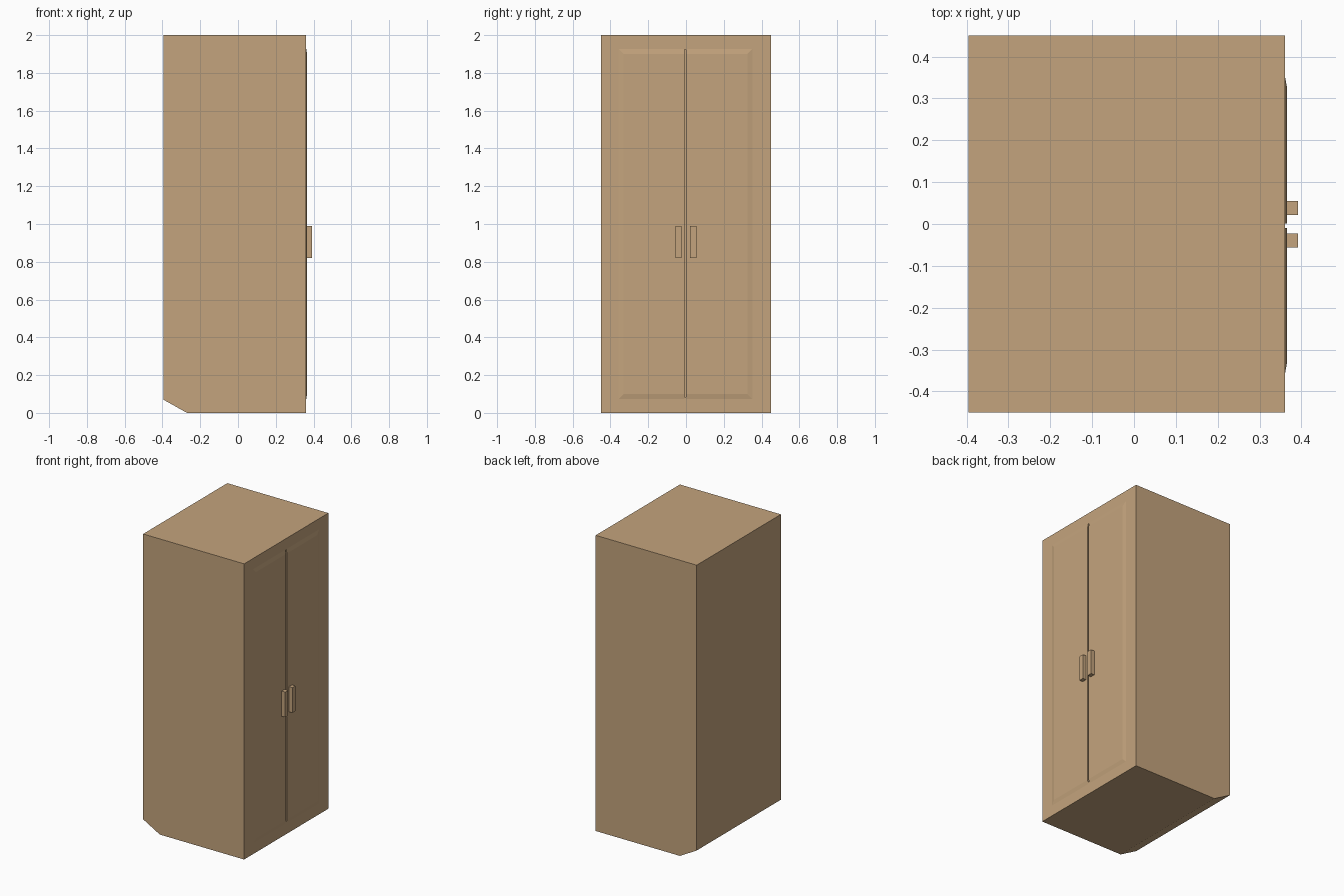
import bpy, bmesh

if "Cube" in bpy.data.objects:
    bpy.data.objects.remove(bpy.data.objects["Cube"])

wood = bpy.data.materials.new("tan_wood")
wood.diffuse_color = (0.55, 0.37, 0.205, 1)
wood.use_nodes = True
wood.node_tree.nodes["Principled BSDF"].inputs["Base Color"].default_value = wood.diffuse_color


def finish(name, bm):
    bmesh.ops.recalc_face_normals(bm, faces=bm.faces)
    me = bpy.data.meshes.new(name)
    bm.to_mesh(me)
    bm.free()
    me.materials.append(wood)
    ob = bpy.data.objects.new(name, me)
    bpy.context.collection.objects.link(ob)
    return ob


def extrude_y(name, profile, y0, y1):
    """Extrude an x-z profile along y."""
    bm = bmesh.new()
    face = bm.faces.new([bm.verts.new((x, y0, z)) for x, z in profile])
    geom = bmesh.ops.extrude_face_region(bm, geom=[face])["geom"]
    verts = [g for g in geom if isinstance(g, bmesh.types.BMVert)]
    bmesh.ops.translate(bm, verts=verts, vec=(0, y1 - y0, 0))
    return finish(name, bm)


def box(name, x0, x1, y0, y1, z0, z1):
    return extrude_y(name, [(x0, z0), (x1, z0), (x1, z1), (x0, z1)], y0, y1)


# Cabinet with a sloped cut at the bottom of the back
body = extrude_y("cabinet_body",
                 [(-0.395, 0.07), (-0.27, 0), (0.361, 0), (0.361, 2), (-0.395, 2)],
                 -0.45, 0.45)

# Groove between the doors
cutter = box("groove_cutter", 0.345, 0.40, -0.009, 0.001, 0.085, 1.925)
cutter.hide_render = True
mod = body.modifiers.new("groove", "BOOLEAN")
mod.operation = "DIFFERENCE"
mod.solver = "EXACT"
mod.object = cutter
bpy.context.view_layer.objects.active = body
bpy.ops.object.modifier_apply(modifier="groove")
bpy.data.objects.remove(cutter)

# Slightly raised door panels with soft outer slopes
for side, y_in, y_out in (("left", -0.009, -0.36), ("right", 0.001, 0.355)):
    s = 1 if y_out > 0 else -1
    bm = bmesh.new()
    low = [bm.verts.new((0.3605, y, z)) for y, z in
           ((y_in, 0.07), (y_out, 0.07), (y_out, 1.93), (y_in, 1.93))]
    top = [bm.verts.new((0.366, y, z)) for y, z in
           ((y_in, 0.10), (y_out - s * 0.03, 0.10), (y_out - s * 0.03, 1.90), (y_in, 1.90))]
    bm.faces.new(low)
    bm.faces.new(top)
    for i in range(4):
        j = (i + 1) % 4
        bm.faces.new((low[i], low[j], top[j], top[i]))
    finish(side + "_door_panel", bm)

# Handles
for side, y0 in (("left", -0.056), ("right", 0.022)):
    box(side + "_handle", 0.36, 0.392, y0, y0 + 0.033, 0.82, 0.99)
